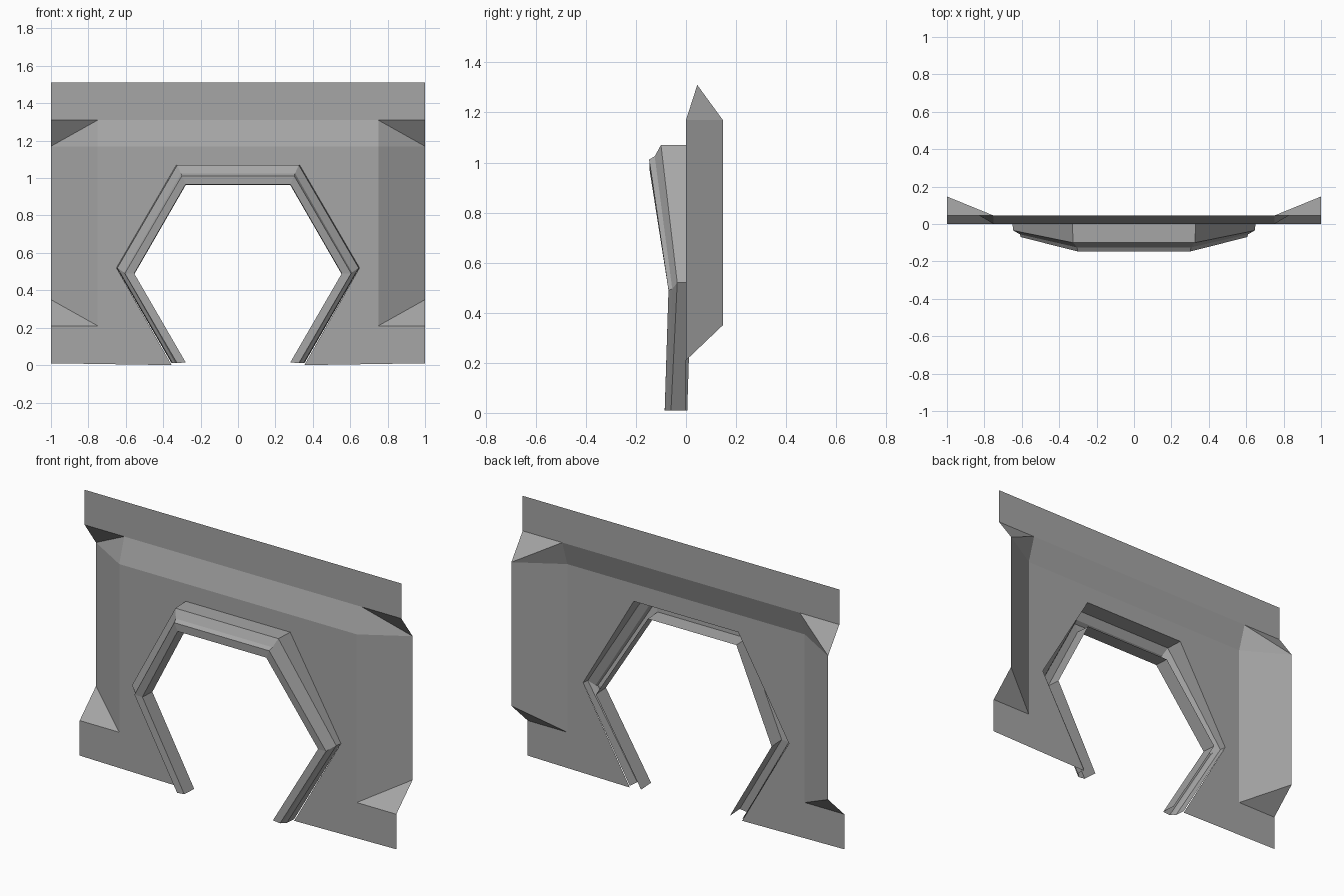
import bpy, bmesh

cube = bpy.data.objects.get("Cube")
if cube:
    bpy.data.objects.remove(cube)

grey = bpy.data.materials.new("plain_grey")
grey.use_nodes = True
colour = (0.38, 0.38, 0.38, 1)
grey.diffuse_color = colour
grey.node_tree.nodes["Principled BSDF"].inputs["Base Color"].default_value = colour


def build(name, faces):
    """Make one half from polygons and mirror it across x."""
    bm = bmesh.new()
    for face in faces:
        bm.faces.new([bm.verts.new(p) for p in face])
    bmesh.ops.remove_doubles(bm, verts=bm.verts, dist=0.0005)
    mesh = bpy.data.meshes.new(name)
    bm.to_mesh(mesh)
    bm.free()
    mesh.materials.append(grey)
    obj = bpy.data.objects.new(name, mesh)
    bpy.context.collection.objects.link(obj)
    mirror = obj.modifiers.new("mirror", "MIRROR")
    mirror.use_clip = True
    return obj


# Key levels of the wall sheet
base, low, shoulder, ledge, top = 0.01, 0.21, 1.17, 1.31, 1.51
crease, edge = 0.75, 1.0
step, wing = 0.045, 0.147

# Opening outline, from the crown to the foot
crown, corner, knee, foot = (0, 0, 1.07), (0.33, 0, 1.07), (0.65, 0, 0.52), (0.355, 0, 0)
low_in, low_out = (crease, 0, low), (edge, 0, low)
sh_mid, sh_in = (0, 0, shoulder), (crease, 0, shoulder)
led_mid, led_in, led_out = (0, step, ledge), (crease, step, ledge), (edge, step, ledge)
wing_low, wing_top = (edge, wing, 0.35), (edge, wing, shoulder)

# Flat wall around the opening
build("wall_panel", [
    (crown, corner, sh_in, sh_mid),
    (corner, knee, low_in, sh_in),
    (knee, foot, low_in),
    (foot, (edge, 0, base), low_out, low_in),
])

# Sloped shoulder and upright strip above it
build("top_strip", [
    (sh_mid, sh_in, led_in, led_mid),
    (led_mid, led_in, led_out, (edge, step, top), (0, step, top)),
])

# Side panels folded back, with their corner gussets
build("side_wings", [
    (low_in, wing_low, wing_top, sh_in),
    (sh_in, wing_top, led_in),
    (led_in, wing_top, led_out),
    (low_in, low_out, wing_low),
])

# Arch trim: each ring runs crown corner, knee, foot
rings = [
    (corner, knee, (0.355, 0, base)),
    ((0.325, -0.1, 1.07), (0.645, -0.035, 0.52), (0.35, -0.06, base)),
    ((0.305, -0.125, 1.025), (0.61, -0.055, 0.495), (0.335, -0.07, base)),
    ((0.3, -0.147, 1.012), (0.605, -0.07, 0.49), (0.325, -0.085, base)),
    ((0.28, -0.145, 0.967), (0.555, -0.07, 0.49), (0.28, -0.085, 0.015)),
]
rings.append([(x, y + 0.09, z - 0.005) for x, y, z in rings[-1]])
rings = [[(0, r[0][1], r[0][2]), *r] for r in rings]
trim = []
for a, b in zip(rings, rings[1:]):
    for i in range(3):
        trim.append((a[i], b[i], b[i + 1], a[i + 1]))
build("arch_trim", trim)
